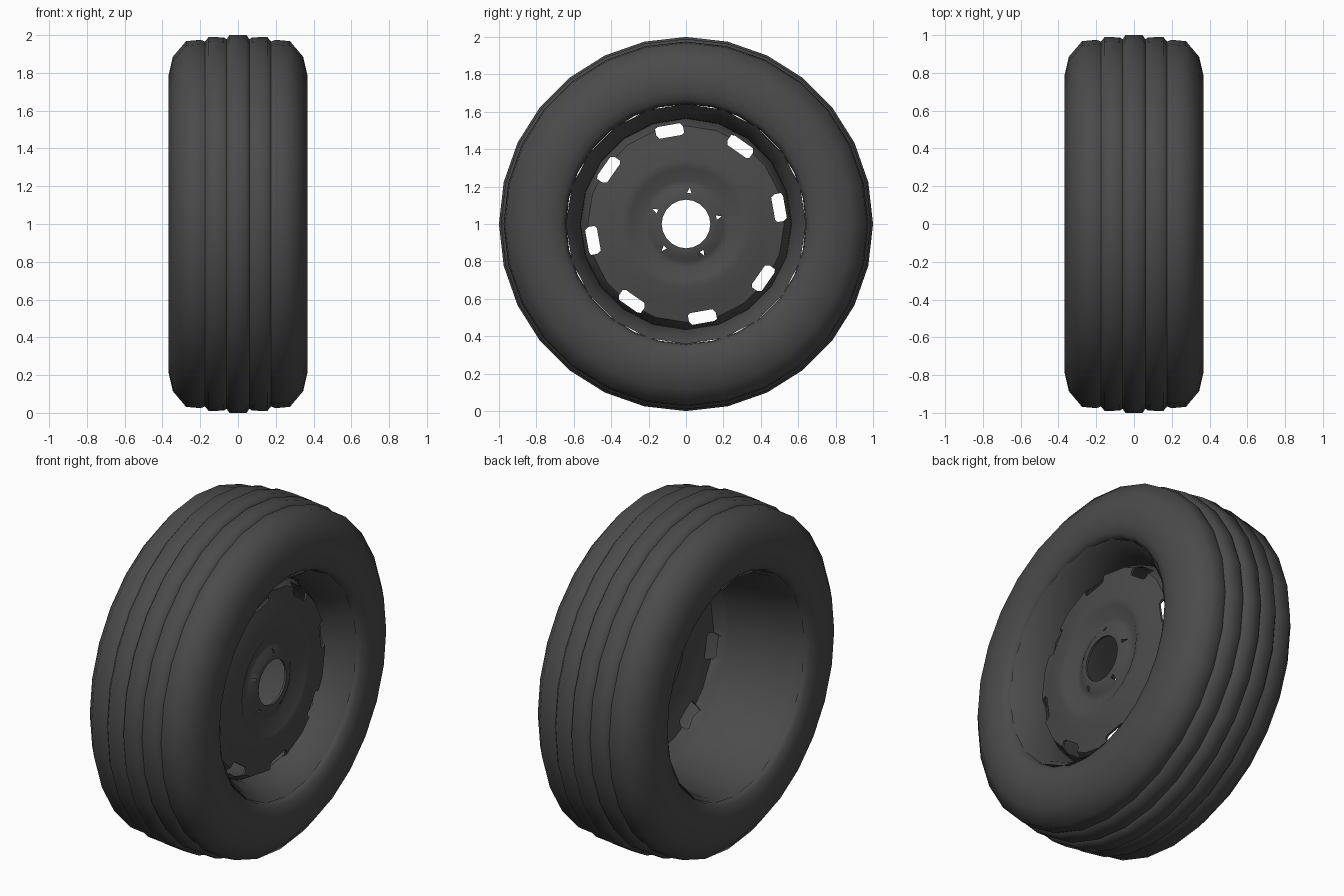
import bpy, bmesh, math

if "Cube" in bpy.data.objects:
    bpy.data.objects.remove(bpy.data.objects["Cube"])

CENTRE_Z = 1.0

dark = bpy.data.materials.new("dark_grey")
dark.diffuse_color = (0.07, 0.07, 0.07, 1)
dark.use_nodes = True
dark.node_tree.nodes["Principled BSDF"].inputs["Base Color"].default_value = dark.diffuse_color


def add_object(name, bm):
    bmesh.ops.recalc_face_normals(bm, faces=bm.faces[:])
    mesh = bpy.data.meshes.new(name)
    bm.to_mesh(mesh)
    bm.free()
    mesh.materials.append(dark)
    ob = bpy.data.objects.new(name, mesh)
    bpy.context.collection.objects.link(ob)
    return ob


def lathe(name, profile, sides):
    """Revolve a closed (x, radius) outline about the wheel axle."""
    bm = bmesh.new()
    rings = []
    for i in range(sides):
        a = 2 * math.pi * i / sides
        rings.append([bm.verts.new((x, r * math.cos(a), CENTRE_Z + r * math.sin(a)))
                      for x, r in profile])
    n = len(profile)
    for i in range(sides):
        p, q = rings[i], rings[(i + 1) % sides]
        for j in range(n):
            k = (j + 1) % n
            bm.faces.new((p[j], p[k], q[k], q[j]))
    return add_object(name, bm)


def ring_of_prisms(name, outline, radius, count, start):
    """Cutters along x; outline points are (tangential, radial) offsets."""
    bm = bmesh.new()
    for i in range(count):
        a = math.radians(start + 360 * i / count)
        ca, sa = math.cos(a), math.sin(a)
        ends = []
        for x in (0.02, 0.4):
            ends.append([bm.verts.new((x, (radius + v) * ca - u * sa,
                                       CENTRE_Z + (radius + v) * sa + u * ca))
                         for u, v in outline])
        bm.faces.new(ends[0])
        bm.faces.new(ends[1][::-1])
        n = len(outline)
        for j in range(n):
            k = (j + 1) % n
            bm.faces.new((ends[0][j], ends[1][j], ends[1][k], ends[0][k]))
    ob = add_object(name, bm)
    ob.hide_render = True
    return ob


def cut(target, cutter):
    mod = target.modifiers.new("cut", 'BOOLEAN')
    mod.operation = 'DIFFERENCE'
    mod.solver = 'EXACT'
    mod.object = cutter
    dg = bpy.context.evaluated_depsgraph_get()
    mesh = bpy.data.meshes.new_from_object(target.evaluated_get(dg))
    target.modifiers.clear()
    target.data = mesh
    bpy.data.objects.remove(cutter)


def smooth(ob, angle):
    bpy.ops.object.select_all(action='DESELECT')
    ob.select_set(True)
    bpy.context.view_layer.objects.active = ob
    bpy.ops.object.shade_smooth_by_angle(angle=math.radians(angle))


# Tyre: half outline from centre rib to bead, then mirrored
half = [(0.045, 1.0), (0.06, 0.978), (0.075, 0.988), (0.155, 0.99), (0.175, 0.966),
        (0.2, 0.975), (0.275, 0.968), (0.345, 0.885), (0.368, 0.785), (0.362, 0.71),
        (0.345, 0.665), (0.325, 0.645), (0.28, 0.64)]
tyre = lathe("tyre", half + [(-x, r) for x, r in reversed(half)], 28)

# Rim barrel: thin shell, narrowest where the disc sits
rim_face = [(0.325, 0.642), (0.29, 0.612), (0.17, 0.565), (0.10, 0.562),
            (-0.10, 0.595), (-0.29, 0.622), (-0.325, 0.642)]
rim = lathe("rim_barrel", rim_face + [(-0.28, 0.638), (0.28, 0.638)], 20)

# Wheel disc: raised ring around a recessed hub, falling to the barrel
face = [(0.225, 0.13), (0.225, 0.165), (0.205, 0.2), (0.195, 0.235), (0.235, 0.30),
        (0.24, 0.345), (0.215, 0.44), (0.20, 0.525), (0.13, 0.565)]
disc = lathe("wheel_disc", face + [(x - 0.012, r) for x, r in reversed(face)], 20)

# Eight vent slots and five small bolt holes
slot = [(-0.075, -0.022), (-0.06, -0.032), (0.06, -0.032), (0.075, -0.012),
        (0.075, 0.022), (0.06, 0.032), (-0.06, 0.032), (-0.075, 0.012)]
bolt = [(-0.012, -0.012), (0.012, -0.012), (0.0, 0.018)]
cut(disc, ring_of_prisms("slot_cutter", slot, 0.505, 8, 10))
cut(disc, ring_of_prisms("bolt_cutter", bolt, 0.178, 5, 12))

smooth(tyre, 65)
smooth(rim, 40)
smooth(disc, 50)
